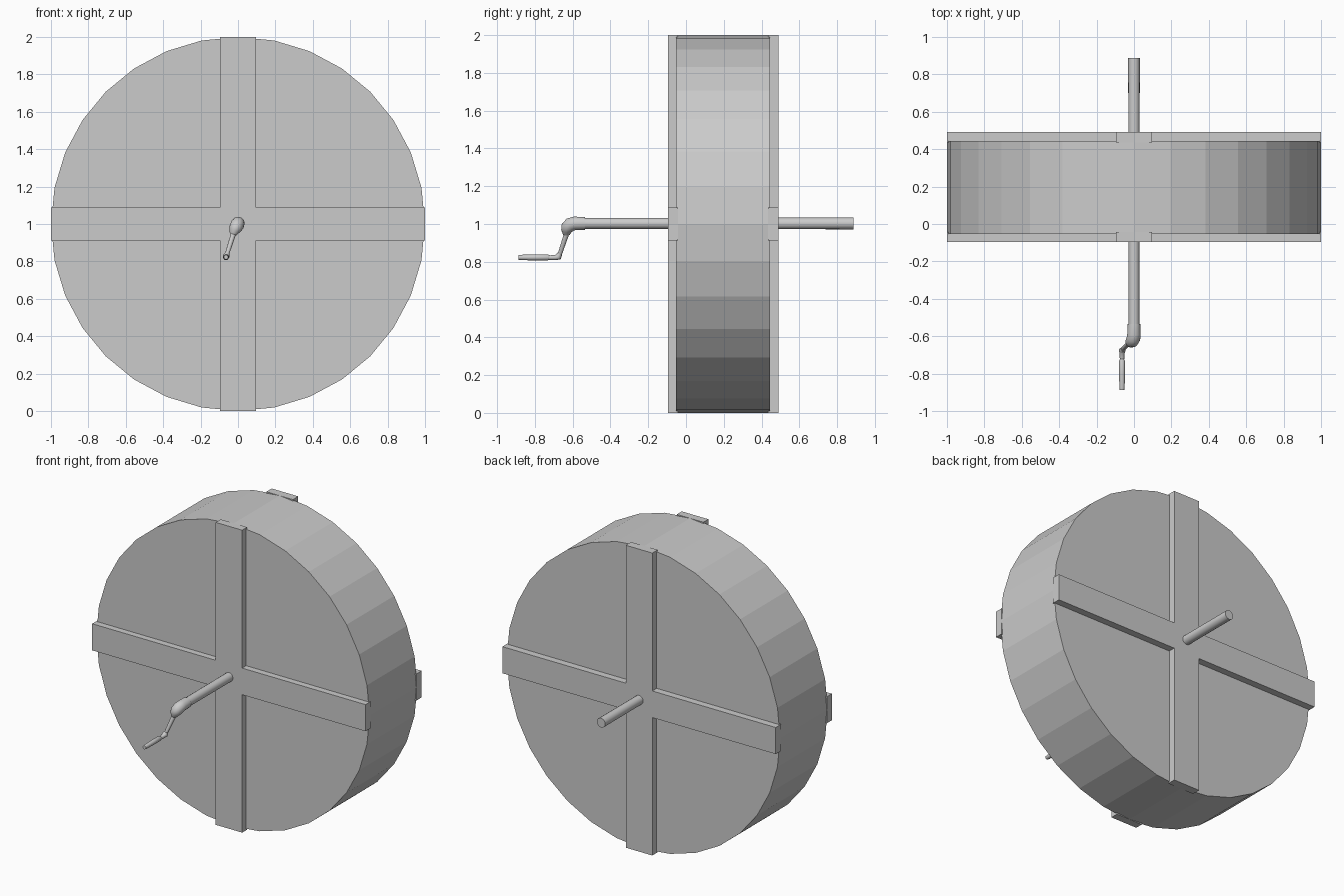
import bpy, bmesh, math
from mathutils import Vector

if "Cube" in bpy.data.objects:
    bpy.data.objects.remove(bpy.data.objects["Cube"])

grey = bpy.data.materials.new("light_grey")
grey.diffuse_color = (0.6, 0.6, 0.6, 1)
grey.use_nodes = True
grey.node_tree.nodes["Principled BSDF"].inputs["Base Color"].default_value = grey.diffuse_color


def finish(name, bm, smooth=False):
    bmesh.ops.recalc_face_normals(bm, faces=bm.faces)
    me = bpy.data.meshes.new(name)
    bm.to_mesh(me)
    bm.free()
    me.materials.append(grey)
    ob = bpy.data.objects.new(name, me)
    bpy.context.collection.objects.link(ob)
    if smooth:
        bpy.ops.object.select_all(action='DESELECT')
        ob.select_set(True)
        bpy.context.view_layer.objects.active = ob
        bpy.ops.object.shade_smooth_by_angle(angle=math.radians(40))
    return ob


def prism(name, outline, y0, y1):
    """Extrude an x-z outline along y."""
    bm = bmesh.new()
    f = bm.faces.new([bm.verts.new((x, y0, z)) for x, z in outline])
    ext = bmesh.ops.extrude_face_region(bm, geom=[f])
    bmesh.ops.translate(bm, vec=(0, y1 - y0, 0),
                        verts=[v for v in ext["geom"] if isinstance(v, bmesh.types.BMVert)])
    return finish(name, bm)


def tube(name, stations, sides=12):
    """Sweep a circle along (x, y, z, radius) stations and cap the ends."""
    bm = bmesh.new()
    pts = [Vector(s[:3]) for s in stations]
    rings = []
    for i, p in enumerate(pts):
        t = (pts[min(i + 1, len(pts) - 1)] - pts[max(i - 1, 0)]).normalized()
        u = t.cross(Vector((1, 0, 0))).normalized()
        w = t.cross(u)
        rings.append([bm.verts.new(p + stations[i][3] * (u * math.cos(a) + w * math.sin(a)))
                      for a in (2 * math.pi * k / sides for k in range(sides))])
    for a, b in zip(rings, rings[1:]):
        for k in range(sides):
            n = (k + 1) % sides
            bm.faces.new((a[k], a[n], b[n], b[k]))
    bm.faces.new(rings[0])
    bm.faces.new(rings[-1])
    return finish(name, bm, True)


# Drum: 32-sided, lying along y
ring = [(math.sin(2 * math.pi * k / 32), 1 + math.cos(2 * math.pi * k / 32)) for k in range(32)]
prism("drum", ring, -0.053, 0.445)

# Cross braces on both faces, slightly sunk into the drum
w, h = 0.097, 0.088
quarter = [(w, 1), (w, h), (1, h)]
mirrors = [(1, 1), (1, -1), (-1, -1), (-1, 1)]
cross = []
for i, (sx, sz) in enumerate(mirrors):
    corner = quarter if i % 2 == 0 else quarter[::-1]
    cross += [(sx * x, 1 + sz * z) for x, z in corner]
prism("front_cross_brace", cross, -0.095, -0.043)
prism("back_cross_brace", cross, 0.435, 0.491)

# Axle through the drum
tube("axle", [(0, -0.56, 1.003, 0.029), (0, 0.888, 1.003, 0.031)], 16)

# Elbow socket at the front end of the axle
tube("elbow_socket", [(0, -0.535, 1.003, 0.034), (0, -0.59, 1.003, 0.036),
                      (-0.003, -0.613, 0.997, 0.037), (-0.012, -0.628, 0.98, 0.035),
                      (-0.019, -0.632, 0.965, 0.029), (-0.026, -0.633, 0.945, 0.019)])

# Crank arm
tube("crank_arm", [(-0.022, -0.63, 0.955, 0.014), (-0.062, -0.672, 0.828, 0.011)])

# Small joint between arm and handle
tube("handle_joint", [(-0.058, -0.668, 0.843, 0.013), (-0.063, -0.675, 0.827, 0.018),
                      (-0.064, -0.69, 0.822, 0.014), (-0.064, -0.735, 0.822, 0.011)])

# Hand grip
tube("hand_grip", [(-0.064, -0.722, 0.823, 0.011), (-0.064, -0.732, 0.823, 0.016),
                   (-0.064, -0.8, 0.823, 0.016), (-0.064, -0.872, 0.823, 0.014),
                   (-0.064, -0.888, 0.823, 0.012)])
